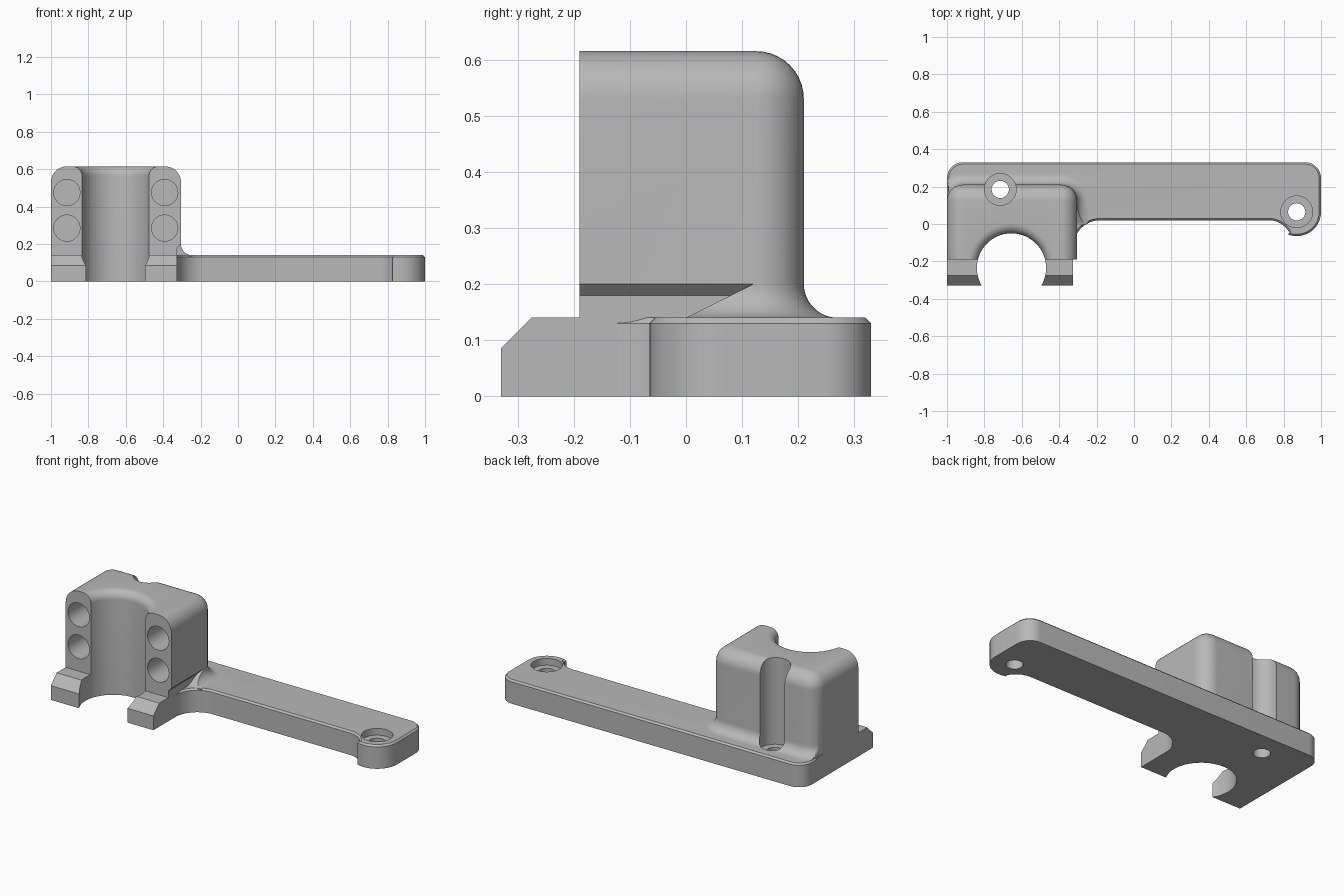
import bpy, bmesh
from math import sin, cos, pi, radians, sqrt

if "Cube" in bpy.data.objects:
    bpy.data.objects.remove(bpy.data.objects["Cube"], do_unlink=True)

grey = bpy.data.materials.new("satin grey")
grey.use_nodes = True
grey.diffuse_color = (0.48, 0.48, 0.48, 1)
grey.node_tree.nodes["Principled BSDF"].inputs["Base Color"].default_value = grey.diffuse_color


def make(name, bm):
    bmesh.ops.recalc_face_normals(bm, faces=bm.faces)
    mesh = bpy.data.meshes.new(name)
    bm.to_mesh(mesh)
    bm.free()
    mesh.materials.append(grey)
    ob = bpy.data.objects.new(name, mesh)
    bpy.context.collection.objects.link(ob)
    return ob


def loft(name, rings):
    """Skin a stack of equal closed rings and cap both ends."""
    bm = bmesh.new()
    rows = [[bm.verts.new(p) for p in ring] for ring in rings]
    n = len(rows[0])
    for low, high in zip(rows, rows[1:]):
        for i in range(n):
            j = (i + 1) % n
            bm.faces.new((low[i], low[j], high[j], high[i]))
    bm.faces.new(rows[0])
    bm.faces.new(rows[-1])
    return make(name, bm)


def arc(cx, cy, r, start, end, n=12):
    angles = [radians(start + (end - start) * i / n) for i in range(n + 1)]
    return [(cx + r * cos(a), cy + r * sin(a)) for a in angles]


def lathe(name, x, y, profile, n=64):
    """Revolve (radius, z) pairs about a vertical axis."""
    return loft(name, [[(x + r * cos(2 * pi * i / n), y + r * sin(2 * pi * i / n), z)
                        for i in range(n)] for r, z in profile])


def combine(target, tool, operation):
    mod = target.modifiers.new(operation, "BOOLEAN")
    mod.operation = operation
    mod.solver = "EXACT"
    mod.object = tool
    bpy.context.view_layer.objects.active = target
    bpy.ops.object.modifier_apply(modifier=mod.name)
    bpy.data.objects.remove(tool, do_unlink=True)


def along_x(name, profile, x0, x1):
    return loft(name, [[(x, y, z) for y, z in profile] for x in (x0, x1)])


LEFT, RIGHT, FOOT_RIGHT = -1.0, -0.305, -0.325
FRONT, BACK, TOP, PLATE = -0.19, 0.21, 0.615, 0.14
ROUND = 0.085

# Long arm plate with a chamfered top rim
outline = (arc(1 - ROUND, 0.33 - ROUND, ROUND, 0, 90)
           + arc(-1 + ROUND, 0.33 - ROUND, ROUND, 90, 180)
           + [(LEFT, -0.125), (FOOT_RIGHT, -0.125)]
           + arc(-0.18, -0.125, 0.145, 175, 90)
           + arc(0.72, -0.105, 0.125, 90, 30)
           + arc(0.87, 0.065, 0.13, -110, 0))
bracket = loft("mounting_bracket", [[(x, y, z) for x, y in outline] for z in (0, PLATE)])
bm = bmesh.new()
bm.from_mesh(bracket.data)
rim = [e for e in bm.edges if all(v.co.z > 0.1 for v in e.verts)]
bmesh.ops.bevel(bm, geom=rim, offset=0.01, segments=1, affect="EDGES")
bm.to_mesh(bracket.data)
bm.free()

# Foot with sloping front toes
foot = along_x("foot", [(0.2, 0), (-0.33, 0), (-0.33, 0.085), (-0.275, PLATE), (0.2, PLATE)],
               LEFT, FOOT_RIGHT)
combine(bracket, foot, "UNION")

# Upright clamp block, rounded everywhere but the front
bm = bmesh.new()
bmesh.ops.create_cube(bm, size=1)
for v in bm.verts:
    v.co = (LEFT if v.co.x < 0 else RIGHT, FRONT if v.co.y < 0 else BACK,
            0.05 if v.co.z < 0 else TOP)


def is_rounded(e):
    a, b = (v.co for v in e.verts)
    at_top = a.z > 0.5 and b.z > 0.5
    at_back = a.y > 0 and b.y > 0
    upright = abs(a.z - b.z) > 0.1
    return (at_back and upright) or (at_top and not (a.y < 0 and b.y < 0))


bmesh.ops.bevel(bm, geom=[e for e in bm.edges if is_rounded(e)], offset=ROUND,
                segments=10, profile=0.5, affect="EDGES")
block = make("clamp_block", bm)

# Undercut low on the block's side
step = [(FOOT_RIGHT, 0), (FOOT_RIGHT, 0.18), (RIGHT, 0.2), (-0.2, 0.2), (-0.2, 0)]
undercut = loft("undercut_cutter", [[(x, y, z) for x, z in step] for y in (-0.4, 0.12)])
combine(block, undercut, "DIFFERENCE")
combine(bracket, block, "UNION")

# Concave fillet where the block meets the plate
rings = []
for i in range(10):
    t = i / 9
    z = PLATE + 0.06 * (1 - cos(t * pi / 2))
    d = 0.06 * (1 - sin(t * pi / 2))
    front = 0.12 * (z - PLATE) / 0.06
    r = ROUND + d
    ring = (arc(RIGHT - ROUND, BACK - ROUND, r, 0, 90)
            + arc(LEFT + ROUND, BACK - ROUND, r, 90, 170)
            + [(-0.9, front), (RIGHT + d, front)])
    ring = [(max(x, -0.992 + 0.002 * t), y) for x, y in ring]
    if i == 0:
        rings.append([(x, y, PLATE - 0.008) for x, y in ring])
    rings.append([(x, y, z) for x, y in ring])
combine(bracket, loft("root_fillet", rings), "UNION")

# Open bore with a rounded upper lip
lip = [(0.235 - 0.05 * cos(a), 0.565 + 0.05 * sin(a))
       for a in (pi / 2 * i / 8 for i in range(9))]
bore = lathe("bore_cutter", -0.655, -0.235, [(0.185, -0.1)] + lip + [(0.235, 0.7)], 96)
combine(bracket, bore, "DIFFERENCE")

# Counterbored mounting holes; the first also grooves the block's back
for x, y in ((-0.715, 0.185), (0.87, 0.065)):
    hole = lathe("bolt_cutter", x, y, [(0.046, -0.1), (0.046, 0.1), (0.085, 0.1), (0.085, 0.8)], 48)
    combine(bracket, hole, "DIFFERENCE")

# Four blind screw holes in the front face
for x in (-0.915, -0.392):
    for z in (0.285, 0.475):
        circle = arc(x, z, 0.07, 0, 352.5, 47)
        drill = loft("screw_cutter", [[(px, y, pz) for px, pz in circle] for y in (-0.4, 0.05)])
        combine(bracket, drill, "DIFFERENCE")

bpy.ops.object.select_all(action="DESELECT")
bracket.select_set(True)
bpy.context.view_layer.objects.active = bracket
bpy.ops.object.shade_smooth_by_angle(angle=radians(30))
